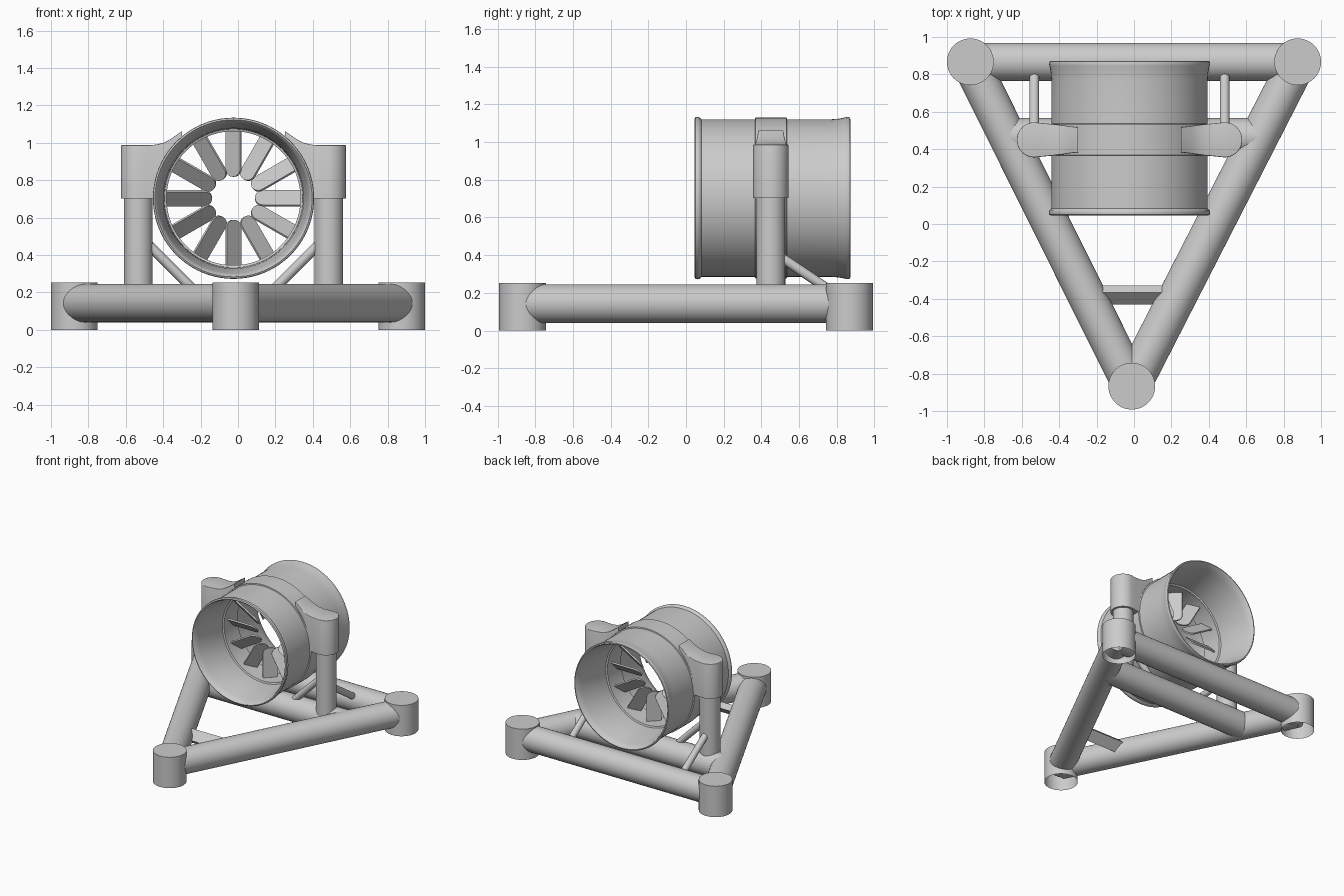
import bpy, bmesh
from math import sin, cos, pi, radians, sqrt
from mathutils import Vector, Matrix

if "Cube" in bpy.data.objects:
    bpy.data.objects.remove(bpy.data.objects["Cube"])

CX, CZ = -0.024, 0.703      # duct axis
PY = 0.45                   # post / clamp plane


def finish(name, bm, angle=35):
    bmesh.ops.recalc_face_normals(bm, faces=bm.faces)
    me = bpy.data.meshes.new(name)
    bm.to_mesh(me)
    bm.free()
    ob = bpy.data.objects.new(name, me)
    bpy.context.collection.objects.link(ob)
    bpy.ops.object.select_all(action='DESELECT')
    ob.select_set(True)
    bpy.context.view_layer.objects.active = ob
    bpy.ops.object.shade_smooth_by_angle(angle=radians(angle))
    return ob


def tube(name, a, b, r, caps=True, seg=48):
    a, b = Vector(a), Vector(b)
    d = b - a
    bm = bmesh.new()
    rot = d.to_track_quat('Z', 'Y').to_matrix().to_4x4()
    bmesh.ops.create_cone(bm, cap_ends=caps, segments=seg, radius1=r, radius2=r,
                          depth=d.length, matrix=Matrix.Translation((a + b) / 2) @ rot)
    return finish(name, bm)


# Corner feet: capped on top, open underneath
corners = {"back_left": (-0.875, 0.867), "back_right": (0.875, 0.867), "front": (-0.012, -0.867)}
for n, (x, y) in corners.items():
    bm = bmesh.new()
    bmesh.ops.create_cone(bm, cap_ends=True, segments=64, radius1=0.125, radius2=0.125,
                          depth=0.253, matrix=Matrix.Translation((x, y, 0.1265)))
    low = [f for f in bm.faces if len(f.verts) > 4 and f.calc_center_median().z < 0.01]
    bmesh.ops.delete(bm, geom=low, context='FACES_ONLY')
    finish(n + "_foot", bm)

# Triangular base frame and cross beam
BZ = 0.142
p = {k: (x, y, BZ) for k, (x, y) in corners.items()}
tube("back_beam", p["back_left"], p["back_right"], 0.102)
tube("left_beam", p["back_left"], p["front"], 0.102)
tube("right_beam", p["back_right"], p["front"], 0.102)
tube("cross_beam", (-0.66, 0.465, BZ), (0.66, 0.465, BZ), 0.102)

# Tilted front step plank
bm = bmesh.new()
bmesh.ops.create_cube(bm, size=1, matrix=Matrix.Translation((-0.008, -0.38, 0.15))
                      @ Matrix.Rotation(radians(45), 4, 'X') @ Matrix.Diagonal((0.46, 0.092, 0.05, 1)))
finish("front_plank", bm)

# Duct shell: closed ring profile (radius, y) revolved around the y axis
profile = [
    (0.412, 0.052), (0.420, 0.045), (0.429, 0.050), (0.431, 0.062), (0.428, 0.074), (0.418, 0.082),
    (0.418, 0.366), (0.427, 0.368), (0.427, 0.534), (0.418, 0.536),
    (0.418, 0.77), (0.421, 0.81), (0.428, 0.845), (0.431, 0.860), (0.427, 0.870), (0.419, 0.872),
    (0.412, 0.864), (0.400, 0.81), (0.386, 0.73), (0.376, 0.65), (0.371, 0.57), (0.370, 0.545),
    (0.358, 0.540), (0.358, 0.365), (0.370, 0.360), (0.371, 0.33), (0.376, 0.25), (0.386, 0.18),
    (0.400, 0.10)]
bm = bmesh.new()
N = 80
rings = [[bm.verts.new((CX + r * cos(2 * pi * i / N), y, CZ + r * sin(2 * pi * i / N)))
          for r, y in profile] for i in range(N)]
for i in range(N):
    A, B = rings[i], rings[(i + 1) % N]
    for j in range(len(profile)):
        k = (j + 1) % len(profile)
        bm.faces.new((A[j], A[k], B[k], B[j]))
finish("duct_shell", bm, 40)

# Twelve pitched stator blades with rounded inner tips
half, tip, thick = 0.055, 0.115, 0.012
outline = [(0.365, -half), (0.365, half)]
outline += [(tip + 0.04 * (1 - sin(t)), half * cos(t)) for t in [pi * k / 10 for k in range(11)]]
for i in range(12):
    a = 2 * pi * i / 12
    radial = Vector((cos(a), 0, sin(a)))
    tang = Vector((-sin(a), 0, cos(a)))
    chord = (tang + Vector((0, 1, 0))).normalized()
    nrm = (tang - Vector((0, 1, 0))).normalized()
    bm = bmesh.new()
    c = Vector((CX, PY, CZ))
    lo, hi = [[bm.verts.new(c + radial * r + chord * w + nrm * s) for r, w in outline]
              for s in (-thick / 2, thick / 2)]
    bm.faces.new(lo)
    bm.faces.new(hi)
    for j in range(len(lo)):
        k = (j + 1) % len(lo)
        bm.faces.new((lo[j], lo[k], hi[k], hi[j]))
    finish("stator_blade_%d" % (i + 1), bm)

# Both sides: post, clamp arm, braces
PX = 0.509                 # post distance from the duct axis
# clamp stations: (distance from axis, half width, top height)
stations = [(PX + 0.094 * cos(t), 0.094 * sin(t), 0.987)
            for t in [radians(d) for d in (8, 20, 32, 44, 56, 68, 79, 90)]]
stations += [(0.46, 0.089, 0.987), (0.43, 0.086, 0.988), (0.40, 0.083, 0.993), (0.375, 0.080, 1.0),
             (0.35, 0.077, 1.012), (0.325, 0.073, 1.027), (0.30, 0.070, 1.045), (0.275, 0.067, 1.062)]
for side, s in (("left", -1), ("right", 1)):
    x = CX + s * PX
    tube(side + "_post", (x, PY, BZ), (x, PY, 0.75), 0.077)
    bm = bmesh.new()
    secs = []
    for d, w, top in stations:
        bot = 0.703 if d >= 0.40 else CZ + sqrt(0.40 ** 2 - d * d)
        secs.append([bm.verts.new((CX + s * d, PY + y, z))
                     for y, z in ((-w, bot), (-w, top), (w, top), (w, bot))])
    for A, B in zip(secs, secs[1:]):
        for j in range(4):
            k = (j + 1) % 4
            bm.faces.new((A[j], A[k], B[k], B[j]))
    bm.faces.new(secs[0])
    bm.faces.new(secs[-1])
    # round the upper rim only
    bm.normal_update()
    rim = [e for e in bm.edges if all(v.co.z > 0.98 for v in e.verts) and len(e.link_faces) == 2
           and e.calc_face_angle() > radians(50) and abs(e.verts[0].co.x - CX) > 0.28]
    bmesh.ops.recalc_face_normals(bm, faces=bm.faces)
    bmesh.ops.bevel(bm, geom=rim, offset=0.018, segments=3, profile=0.5, affect='EDGES', clamp_overlap=True)
    finish(side + "_clamp", bm)
    # rear brace to the back beam, inner brace to the cross beam
    tube(side + "_rear_brace", (x, 0.45, 0.425), (x, 0.80, 0.19), 0.026, seg=24)
    tube(side + "_inner_brace", (x, PY, 0.51), (CX + s * 0.19, PY, 0.19), 0.026, seg=24)
